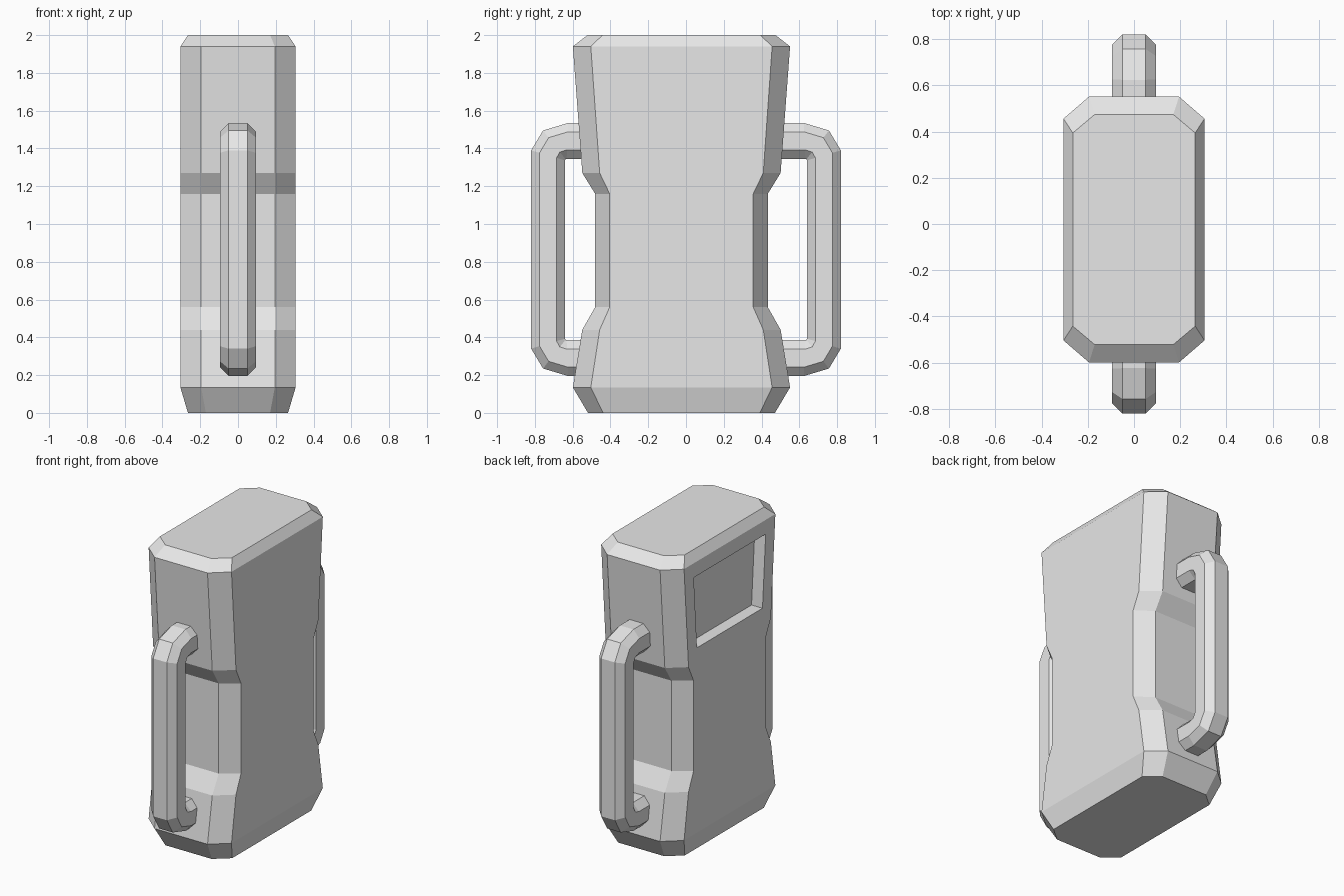
import bpy
import bmesh

cube = bpy.data.objects.get("Cube")
if cube:
    bpy.data.objects.remove(cube, do_unlink=True)

grey = bpy.data.materials.new("plain grey")
grey.use_nodes = True
grey.diffuse_color = (0.8, 0.8, 0.8, 1)
grey.node_tree.nodes["Principled BSDF"].inputs["Base Color"].default_value = grey.diffuse_color


def loft(bm, rings):
    """Skin equal-sized rings of points and cap both ends."""
    rows = [[bm.verts.new(p) for p in ring] for ring in rings]
    for a, b in zip(rows, rows[1:]):
        for i in range(len(a)):
            j = (i + 1) % len(a)
            bm.faces.new((a[i], a[j], b[j], b[i]))
    bm.faces.new(rows[0])
    bm.faces.new(rows[-1])
    bmesh.ops.recalc_face_normals(bm, faces=bm.faces[:])


def finish(bm, name):
    mesh = bpy.data.meshes.new(name)
    bm.to_mesh(mesh)
    bm.free()
    mesh.materials.append(grey)
    obj = bpy.data.objects.new(name, mesh)
    bpy.context.collection.objects.link(obj)
    return obj


def octagon(z, hx, hy, cx, cy, y0=-0.024):
    """Rectangle with cut corners at height z."""
    quarter = [(hx, hy - cy), (hx - cx, hy)]
    pts = quarter + [(-x, y) for x, y in reversed(quarter)]
    pts += [(-x, -y) for x, y in pts]
    return [(x, y + y0, z) for x, y in pts]


# Waisted body: height, half width, half depth, corner cut in x and y
sections = [
    (0, 0.265, 0.495, 0.095, 0.08),
    (0.135, 0.305, 0.575, 0.11, 0.095),
    (0.44, 0.305, 0.525, 0.11, 0.092),
    (0.56, 0.305, 0.457, 0.11, 0.077),
    (1.16, 0.305, 0.457, 0.11, 0.077),
    (1.27, 0.305, 0.525, 0.11, 0.092),
    (1.94, 0.305, 0.575, 0.11, 0.095),
    (2, 0.265, 0.498, 0.095, 0.08),
]
bm = bmesh.new()
loft(bm, [octagon(*s) for s in sections])

# Recessed panel in the upper part of the -x side
panel = [f for f in bm.faces
         if f.normal.x < -0.99 and 1.3 < f.calc_center_median().z < 1.9]
bmesh.ops.inset_individual(bm, faces=panel, thickness=0.095, use_even_offset=True)
bmesh.ops.inset_individual(bm, faces=panel, thickness=0.0005, depth=-0.08,
                           use_even_offset=True)
finish(bm, "body")

# Handles: outer and inner bend points as (distance from centre, height from middle)
MID = 0.865
bend = [
    ((0.46, 0.67), (0.46, 0.48)),
    ((0.624, 0.67), (0.632, 0.48)),
    ((0.757, 0.63), (0.638, 0.478)),
    ((0.82, 0.525), (0.64, 0.472)),
]
path = bend + [((a[0], -a[1]), (b[0], -b[1])) for a, b in reversed(bend)]
# Octagonal bar section: half width and fraction from outer to inner side
bar = [(0.05, 0), (0.095, 0.25), (0.095, 0.75), (0.05, 1)]
bar += [(-x, t) for x, t in reversed(bar)]

for name, side in (("front_handle", -1), ("back_handle", 1)):
    bm = bmesh.new()
    loft(bm, [[(x, side * (o[0] + (i[0] - o[0]) * t), MID + o[1] + (i[1] - o[1]) * t)
               for x, t in bar] for o, i in path])
    finish(bm, name)
